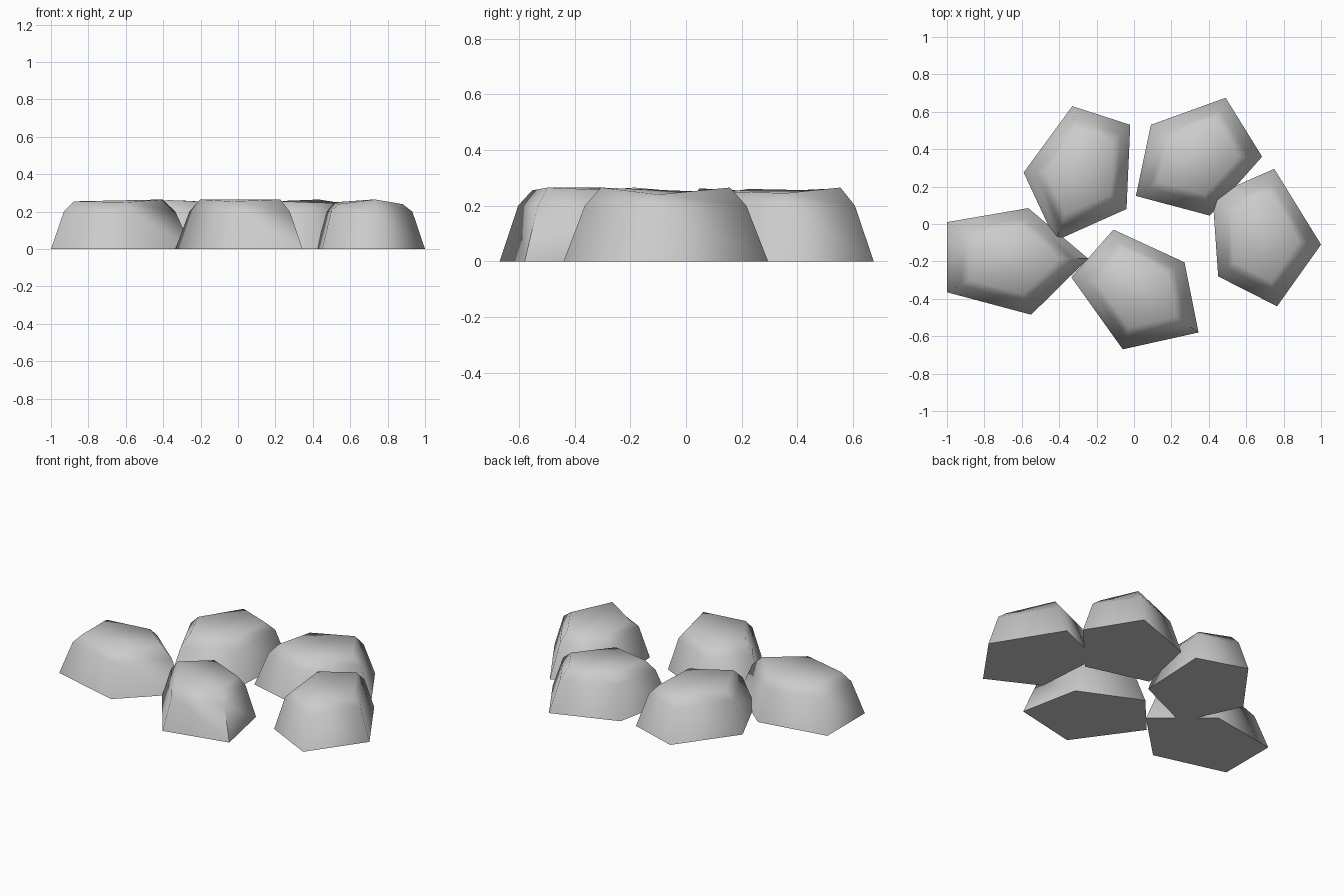
import bpy, bmesh, math
from mathutils import Vector

if "Cube" in bpy.data.objects:
    bpy.data.objects.remove(bpy.data.objects["Cube"])

stone_grey = bpy.data.materials.new("stone grey")
stone_grey.diffuse_color = (0.6, 0.6, 0.6, 1)
stone_grey.use_nodes = True
stone_grey.node_tree.nodes["Principled BSDF"].inputs["Base Color"].default_value = stone_grey.diffuse_color


def make_stone(name, outline, tops):
    """Five-sided stone: straight flared wall, chamfer band, slightly uneven top."""
    bm = bmesh.new()
    pts = [Vector((x, y, 0)) for x, y in outline]
    mid = sum(pts, Vector()) / len(pts)
    n = len(pts)
    rings = []
    for scale, heights in ((1, [0] * n), (0.79, [0.2] * n), (0.63, tops)):
        ring = []
        for p, z in zip(pts, heights):
            q = mid + (p - mid) * scale
            ring.append(bm.verts.new((q.x, q.y, z)))
        rings.append(ring)
    for low, high in zip(rings, rings[1:]):
        for i in range(n):
            j = (i + 1) % n
            bm.faces.new((low[i], low[j], high[j], high[i]))
    bm.faces.new(rings[0])
    bm.faces.new(rings[-1])
    bmesh.ops.recalc_face_normals(bm, faces=bm.faces)
    mesh = bpy.data.meshes.new(name)
    bm.to_mesh(mesh)
    bm.free()
    mesh.materials.append(stone_grey)
    ob = bpy.data.objects.new(name, mesh)
    bpy.context.collection.objects.link(ob)
    bpy.ops.object.select_all(action='DESELECT')
    ob.select_set(True)
    bpy.context.view_layer.objects.active = ob
    bpy.ops.object.shade_smooth_by_angle(angle=math.radians(83))


# Footprint corners and the height of the top rim above each corner
make_stone("stone_back_left",
           [(-.33, .63), (-.02, .53), (-.04, .08), (-.42, -.09), (-.59, .275)],
           [.26, .25, .25, .262, .25])
make_stone("stone_back_right",
           [(.49, .675), (.685, .36), (.405, .045), (.01, .15), (.09, .53)],
           [.265, .245, .25, .26, .255])
make_stone("stone_right",
           [(.75, .295), (1, -.11), (.765, -.44), (.45, -.28), (.42, .15)],
           [.265, .24, .265, .24, .25])
make_stone("stone_front",
           [(-.11, -.03), (.27, -.205), (.345, -.58), (-.06, -.67), (-.335, -.285)],
           [.25, .255, .265, .255, .265])
make_stone("stone_left",
           [(-1, .01), (-.565, .085), (-.245, -.185), (-.55, -.485), (-1, -.365)],
           [.255, .25, .265, .25, .255])
